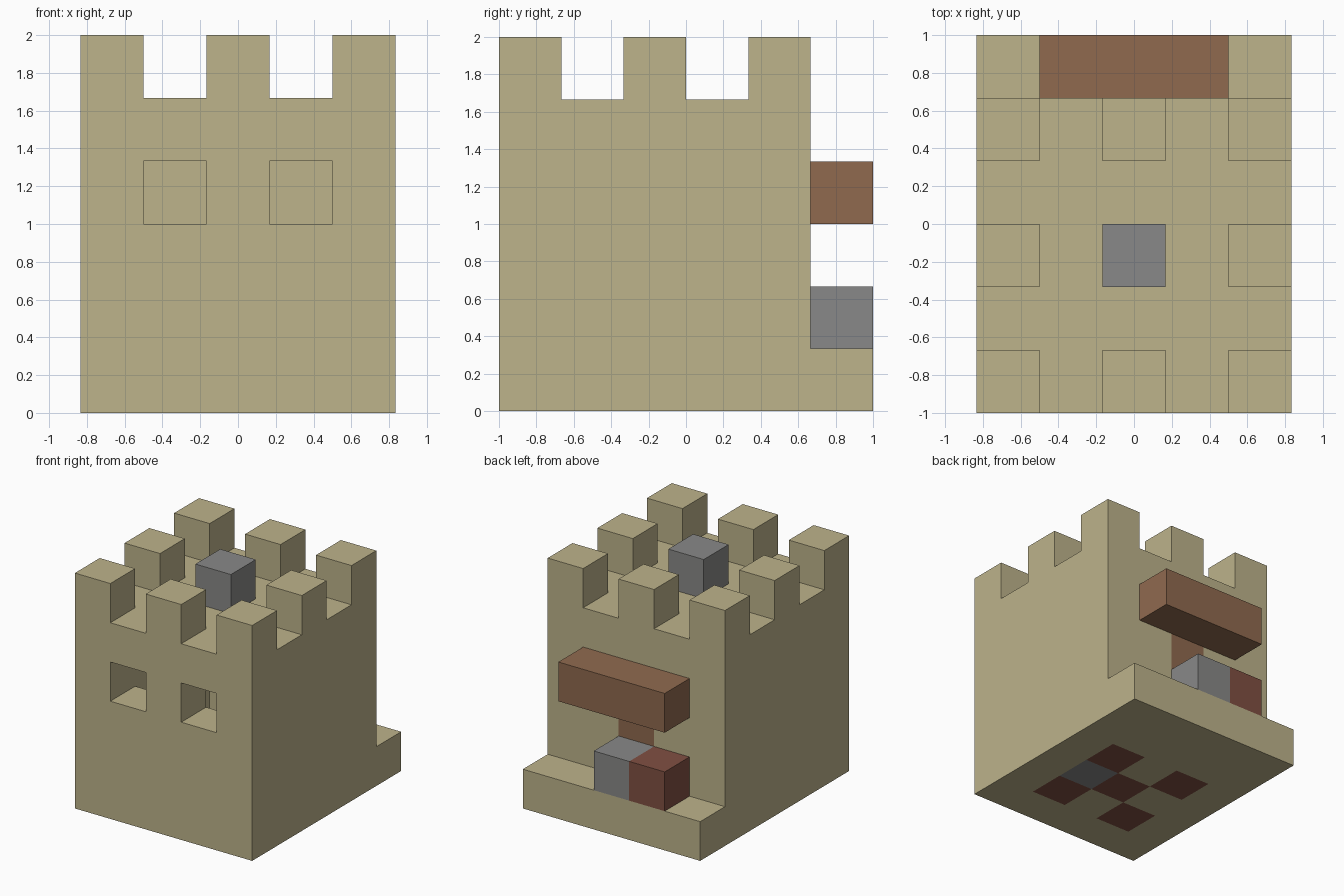
import bpy
import bmesh
from itertools import product
from mathutils import Vector

if "Cube" in bpy.data.objects:
    bpy.data.objects.remove(bpy.data.objects["Cube"], do_unlink=True)

UNIT = 1 / 3
ORIGIN = Vector((-2.5, -3, 0))  # corner of the block grid, in blocks


def linear(channel):
    c = channel / 255
    return c / 12.92 if c <= 0.04045 else ((c + 0.055) / 1.055) ** 2.4


def material(name, *rgb):
    mat = bpy.data.materials.new(name)
    colour = (*map(linear, rgb), 1)
    mat.use_nodes = True
    mat.diffuse_color = colour
    shader = next(n for n in mat.node_tree.nodes if n.type == "BSDF_PRINCIPLED")
    shader.inputs["Base Color"].default_value = colour
    return mat


sand = material("sandstone", 189, 179, 139)
wood = material("brown_wood", 144, 106, 79)
stone = material("grey_stone", 137, 137, 136)
brick = material("red_brick", 128, 80, 66)


def block(xs, ys, zs):
    """All grid cells in a rectangular range."""
    return set(product(xs, ys, zs))


def one(x, y, z):
    return {(x, y, z)}


inner = range(1, 4)
side = range(5)
ends = (0, 2, 4)

# Coloured pieces set into the floor and back wall
floor_bricks = block((1, 3), (1, 3), (0,)) | one(2, 2, 0)
floor_stone = one(3, 2, 0)
door = block((2,), (4,), (1, 2))

# Hollow keep with two front windows and a floor
keep = block(side, side, side) - block(inner, inner, inner)
keep -= block((1, 3), (0,), (3,))
keep -= floor_bricks | floor_stone | door

parts = {
    "keep": (sand, keep),
    "battlements": (sand, block(ends, ends, (5,)) - one(2, 2, 5)),
    "back_ledge": (sand, block(side, (5,), (0,))),
    "roof_block": (stone, one(2, 2, 5)),
    "door_canopy": (wood, block(inner, (5,), (3,))),
    "door": (wood, door),
    "step_stone": (stone, one(2, 5, 1)),
    "step_brick": (brick, one(1, 5, 1)),
    "floor_bricks": (brick, floor_bricks),
    "floor_stone": (stone, floor_stone),
}
filled = set().union(*(cells for _, cells in parts.values()))


def build(name, mat, cells):
    """Mesh the outer skin of a group of cells, leaving out touching faces."""
    bm = bmesh.new()
    for cell in sorted(cells):
        centre = Vector(cell) + Vector((0.5, 0.5, 0.5)) + ORIGIN
        for axis, sign in product(range(3), (-1, 1)):
            normal = Vector((0, 0, 0))
            normal[axis] = sign
            if tuple(int(c + n) for c, n in zip(cell, normal)) in filled:
                continue
            u = Vector((0, 0, 0))
            u[(axis + 1) % 3] = 1
            v = normal.cross(u)
            corners = (-u - v, u - v, u + v, v - u)
            bm.faces.new([bm.verts.new((centre + (normal + c) / 2) * UNIT)
                          for c in corners])
    bmesh.ops.remove_doubles(bm, verts=bm.verts, dist=0.001)
    mesh = bpy.data.meshes.new(name)
    bm.to_mesh(mesh)
    bm.free()
    mesh.materials.append(mat)
    bpy.context.collection.objects.link(bpy.data.objects.new(name, mesh))


for name, (mat, cells) in parts.items():
    build(name, mat, cells)
